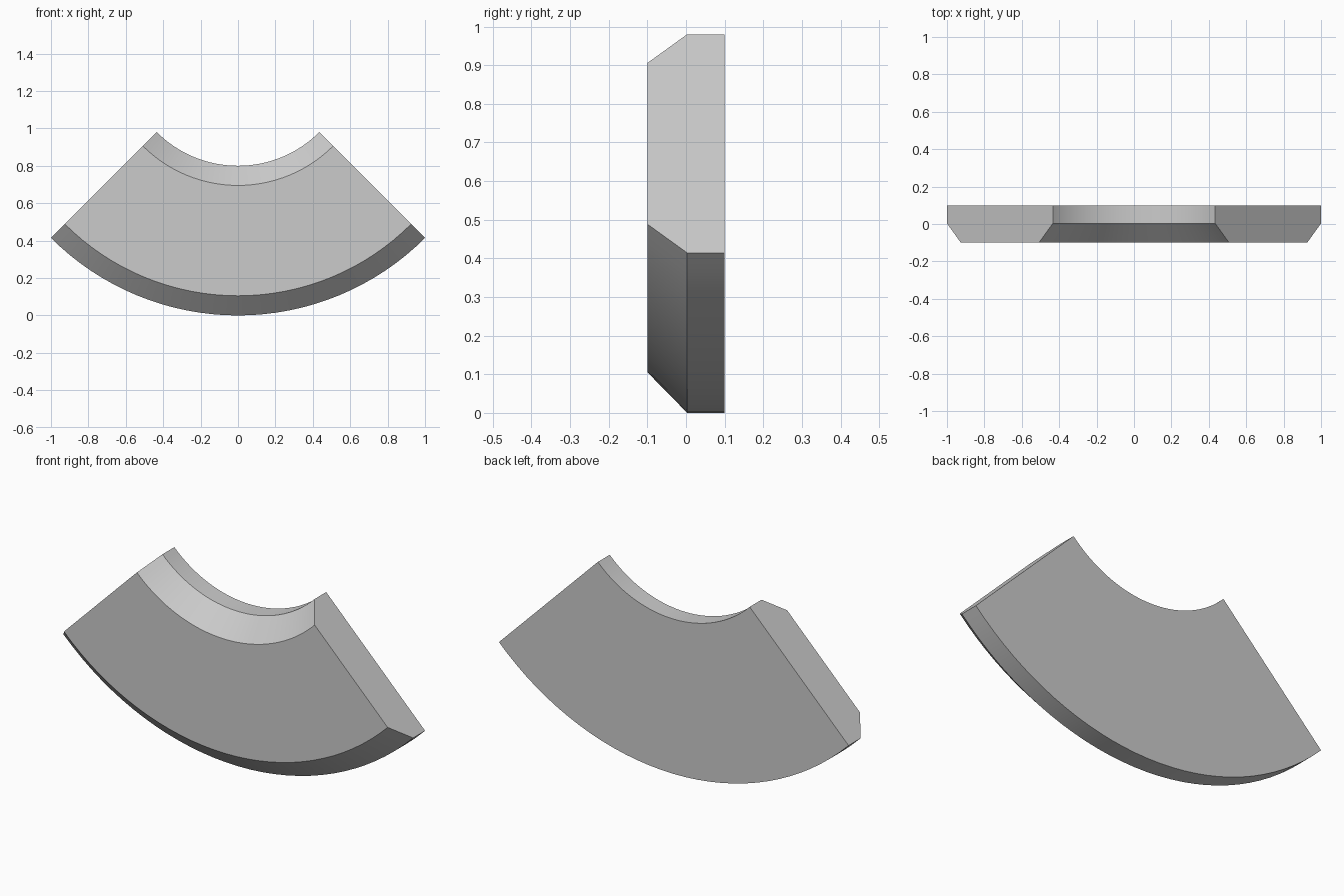
import bpy, bmesh, math

if "Cube" in bpy.data.objects:
    bpy.data.objects.remove(bpy.data.objects["Cube"])

# Quarter-ring block with chamfered front rims, swept about an axis along y
CENTRE_Z = math.sqrt(2)
SEGMENTS = 32

# Cross-section (radius, y)
profile = [(1.414, 0.1), (1.414, 0.003), (1.309, -0.1),
           (0.719, -0.1), (0.614, 0.003), (0.614, 0.1)]

bm = bmesh.new()
rings = []
for i in range(SEGMENTS + 1):
    a = math.radians(-45 + 90 * i / SEGMENTS)
    rings.append([bm.verts.new((r * math.sin(a), y, CENTRE_Z - r * math.cos(a)))
                  for r, y in profile])

# Swept sides
n = len(profile)
for p, q in zip(rings, rings[1:]):
    for j in range(n):
        k = (j + 1) % n
        bm.faces.new((p[j], p[k], q[k], q[j]))

# Flat end caps
bm.faces.new(rings[0])
bm.faces.new(rings[-1][::-1])
bmesh.ops.recalc_face_normals(bm, faces=bm.faces)

mesh = bpy.data.meshes.new("curved_block")
bm.to_mesh(mesh)
bm.free()
block = bpy.data.objects.new("curved_block", mesh)
bpy.context.collection.objects.link(block)

# Smooth the arcs, keep the rims crisp
bpy.context.view_layer.objects.active = block
block.select_set(True)
bpy.ops.object.shade_smooth_by_angle(angle=math.radians(30))
